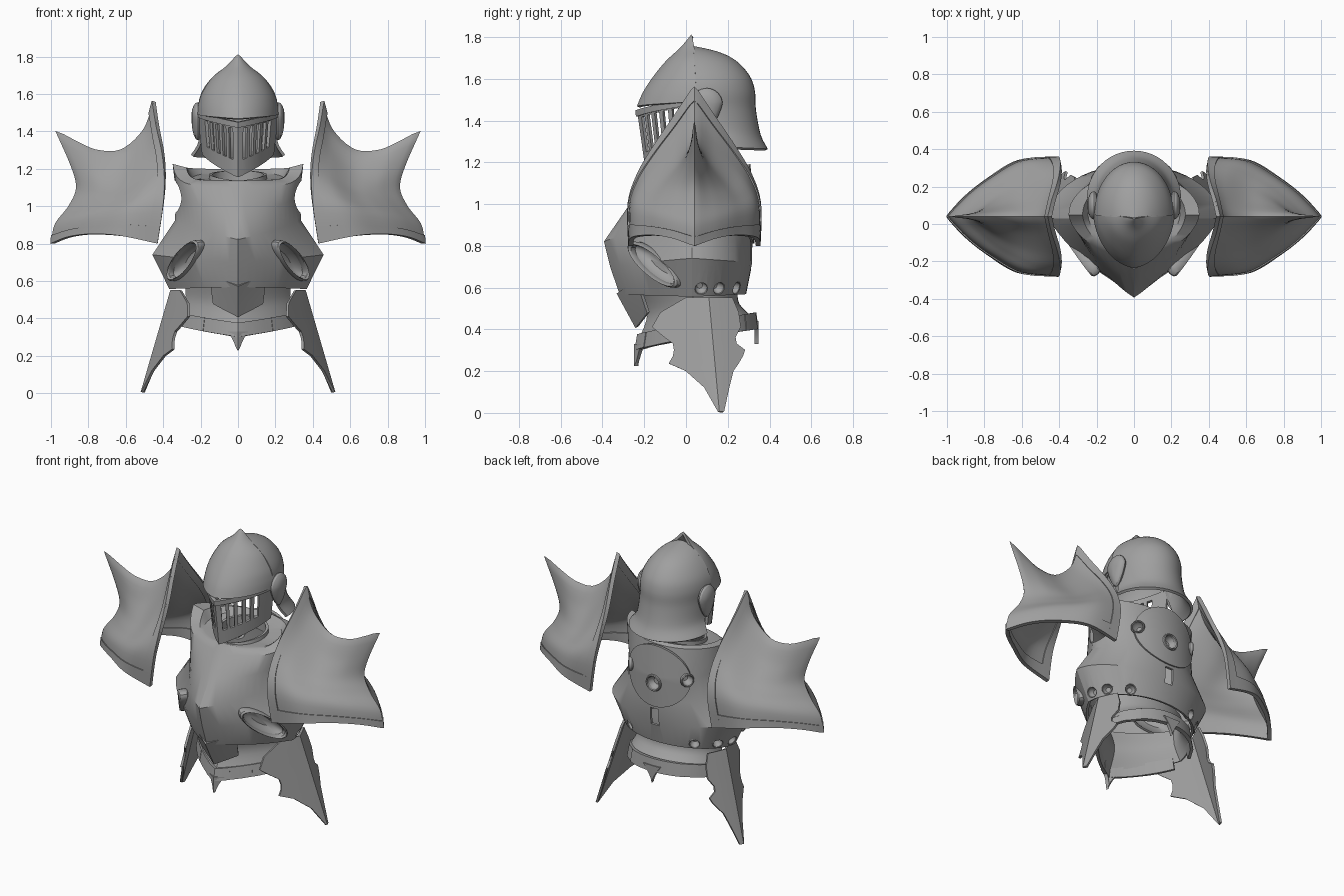
import bpy, bmesh
from math import sin, cos, pi, radians
from mathutils import Vector, Matrix

if "Cube" in bpy.data.objects:
    bpy.data.objects.remove(bpy.data.objects["Cube"])

scene = bpy.context.scene.collection
cut_col = bpy.data.collections.new("cutters")
scene.children.link(cut_col)
parts = []
steel = bpy.data.materials.new("dark_steel")
steel.diffuse_color = (.35, .35, .35, 1)
steel.use_nodes = True
steel.node_tree.nodes["Principled BSDF"].inputs["Base Color"].default_value = steel.diffuse_color


def lin(a, b, n):
    return [a + (b - a) * i / n for i in range(n + 1)]


def curve(pts, t):
    # smooth curve through the points, t in 0..1
    n = len(pts) - 1
    i = min(int(t * n), n - 1)
    f = t * n - i
    p = [pts[max(0, min(n, i + k))] for k in (-1, 0, 1, 2)]
    return [0.5 * (2*b + (c-a)*f + (2*a-5*b+4*c-d)*f*f + (3*b-a-3*c+d)*f**3) for a, b, c, d in zip(*p)]


def poly(pts, t):
    # straight segments through the points
    n = len(pts) - 1
    i = min(int(t * n + 1e-6), n - 1)
    return [a + (b - a) * (t * n - i) for a, b in zip(pts[i], pts[i + 1])]


def finish(name, bm, thick=0, col=None):
    bmesh.ops.remove_doubles(bm, verts=bm.verts, dist=1e-4)
    bmesh.ops.recalc_face_normals(bm, faces=bm.faces)
    me = bpy.data.meshes.new(name)
    bm.to_mesh(me)
    bm.free()
    me.materials.append(steel)
    ob = bpy.data.objects.new(name, me)
    (col or scene).objects.link(ob)
    if thick:
        m = ob.modifiers.new("shell", 'SOLIDIFY')
        m.thickness, m.offset = thick, 0
    if col is None:
        parts.append(ob)
    else:
        ob.hide_render = True
    return ob


def grid(name, maps, us, vs, thick=0, skip=None):
    bm = bmesh.new()
    for P in maps:
        g = [[bm.verts.new(P(u, v)) for u in us] for v in vs]
        for j in range(len(vs) - 1):
            for i in range(len(us) - 1):
                if skip and skip((us[i] + us[i+1]) / 2, (vs[j] + vs[j+1]) / 2):
                    continue
                bm.faces.new((g[j][i], g[j][i+1], g[j+1][i+1], g[j+1][i]))
    return finish(name, bm, thick)


def section(ring, t, r):
    # t: 0 = front ridge, +-0.5 = sides, 1 = back; r: roundness of the front
    w, f, m, b, zf, zs, zb = ring[:7]
    r, zp = ring[7:] or (r, 1)
    t = (t + 1) % 2 - 1
    a, sg = abs(t), (1 if t >= 0 else -1)
    if a <= 0.5:
        s = a * 2
        x = (1 - r) * s + r * sin(s * pi / 2)
        y = (1 - r) * s + r * (1 - cos(s * pi / 2))
        return (sg * w * x, f + (m - f) * y, zf + (zs - zf) * s ** zp)
    q = (a - 0.5) * pi
    return (sg * w * cos(q), m + (b - m) * sin(q), zs + (zb - zs) * sin(q))


def loft(name, rings, t0=-1, t1=1, n=48, r=0.35, thick=0.016, smooth=False):
    k = (len(rings) - 1) * (5 if smooth else 1)
    f = curve if smooth else poly
    return grid(name, [lambda t, v: section(f(rings, v), t, r)], lin(t0, t1, n), lin(0, 1, k), thick)


def frame(pos, nrm, sx, sy, sz, major=None):
    n = Vector(nrm).normalized()
    y = Vector(major or (0, 0, 1))
    y = (y - n * y.dot(n)).normalized()
    x = y.cross(n)
    m = Matrix((x * sx, y * sy, n * sz)).transposed().to_4x4()
    m.translation = pos
    return m


def cutter(m, seg=32, rot=0):
    bm = bmesh.new()
    bmesh.ops.create_cone(bm, cap_ends=True, segments=seg, radius1=1, radius2=1, depth=1,
                          matrix=m @ Matrix.Rotation(rot, 4, 'Z'))
    finish("hole_cutter", bm, 0, cut_col)


def rim(name, m, minor=0.16):
    def P(u, v):
        k = 1 + minor * cos(v)
        return m @ Vector((k * cos(u), k * sin(u), 0.12 * sin(v)))
    grid(name, [P], lin(0, 2*pi, 32), lin(0, 2*pi, 8))


def recess(name, m, depth):
    # closed bowl behind an opening
    def P(u, v):
        return m @ Vector((v * cos(u), v * sin(u), -depth * (1 - v ** 4)))
    grid(name, [P], lin(0, 2*pi, 32), [0, .5, .8, .95, 1], .006)


# cuirass
cuirass = loft("cuirass", [
    (.15, -.10, .05, .18, 1.12, 1.14, 1.16, .9, 2), (.25, -.14, .05, .23, 1.13, 1.14, 1.18, .9, 2),
    (.28, -.155, .05, .25, 1.125, 1.20, 1.19, .85, 4), (.345, -.175, .05, .265, 1.10, 1.22, 1.18, .8, 4),
    (.322, -.28, .03, .30, .97, 1.06, 1.0, .6, 1.5), (.33, -.385, .03, .31, .82, .92, .85, .35, 1),
    (.45, -.355, .03, .31, .70, .74, .72, .35, 1), (.36, -.31, .03, .28, .57, .56, .57, .35, 1)])
loft("neck_collar", [(.15, -.11, .05, .18, 1.11, 1.12, 1.12), (.145, -.10, .05, .18, 1.13, 1.17, 1.19)], r=.9)

# rounded back plate
def back_pt(a, rr):
    x, z = .215 * rr * cos(a), 1.0 + .19 * rr * sin(a)
    return (x, .045 + (.272 - .1 * max(0, z - 1)) * (1 - (x / .34) ** 2) ** .5, z)
back_plate = grid("back_plate", [back_pt], lin(0, 2*pi, 40), lin(0, 1, 6), .02)

# holes with raised rims: back, waist, hips and arm openings
for x, z, r in ((0, .96, .046), (.2, 1.01, .036), (-.2, 1.01, .036)):
    n = (x * 2, .27, 0)
    y = .045 + .272 * (1 - (x / .34) ** 2) ** .5
    cutter(frame((x, y, z), n, r, r, .12))
    m = frame((x, y + .008, z), n, r, r, .1)
    rim("back_hole_rim", m)
    recess("back_hole_recess", m, .4)
cutter(frame((0, .3, .74), (0, 1, 0), .04, .075, .12), 4, pi / 4)
for s in (1, -1):
    for sn in (.16, .48, .8):
        c = (1 - sn * sn) ** .5
        p, n = (s * .375 * c, .03 + .255 * sn, .60), (s * c, sn * 1.3, -.4)
        cutter(frame(p, n, .03, .03, .12))
        m = frame(p, n, .032, .032, .08)
        rim("waist_hole_rim", m)
        recess("waist_hole_recess", m, .4)
    hip = ((s * .28, -.148, .71), (s * .75, -.6, -.1))
    axis = (s * .16, .25, -.2)
    cutter(frame(*hip, .05, .155, .2, axis))
    m = frame(*hip, .054, .16, .25, axis)
    rim("hip_opening_rim", m, .1)
    recess("hip_opening_recess", m, .2)
    cutter(frame((s * .40, .06, 1.05), (1, 0, 0), .10, .09, .2))
for ob in (cuirass, back_plate):
    m = ob.modifiers.new("holes", 'BOOLEAN')
    m.operation, m.operand_type, m.solver = 'DIFFERENCE', 'COLLECTION', 'EXACT'
    m.collection = cut_col

# abdomen point, skirt and segmented skirt band
bell = [(0, -.325, .575), (.15, -.235, .64), (.13, -.18, .48), (0, -.235, .41)]
grid("abdomen_plate", [lambda u, v: (u * poly([bell[1], bell[2]], v)[0],
     *[poly([bell[0], bell[3]], v)[i] * (1 - abs(u)) + poly([bell[1], bell[2]], v)[i] * abs(u) for i in (1, 2)])],
     lin(-1, 1, 4), lin(0, 1, 3), .016)
loft("skirt", [(.28, -.22, .03, .24, .60, .60, .60), (.275, -.18, .04, .25, .47, .50, .52),
               (.31, -.225, .05, .32, .34, .40, .45)], smooth=True, thick=.012)
band = [(.30, -.222, .05, .325, .375, .43, .48), (.315, -.235, .05, .335, .30, .36, .40)]
for t0, t1, th in ((-.25, .25, .018), (-.1, .1, .024), (.25, .45, .022), (-.45, -.25, .022), (.6, 1.4, .018), (.8, 1.2, .024)):
    loft("skirt_band", band, t0, t1, 8, thick=th)
grid("front_pendant", [lambda u, v: (u * .05 * (1 - v) ** 1.5, -.238 + .03 * abs(u) * (1 - v), .33 - .105 * v)],
     lin(-1, 1, 2), lin(0, 1, 5), .02)
grid("back_pendant", [lambda u, v: (u * .06 * (1 - v) ** 1.5, .337, .44 - .11 * v)], lin(-1, 1, 2), lin(0, 1, 5), .02)

# hip tassets: rows of z, front edge, back edge
rows = [(.55, .0, .22), (.48, -.12, .25), (.41, -.16, .26), (.36, -.1, .235), (.33, -.06, .24), (.30, -.055, .28),
        (.27, -.06, .27), (.235, -.08, .25), (.2, .0, .225), (.12, .09, .205), (.005, .155, .18)]
def tasset(s):
    def P(u, v):
        z, a, b = poly(rows, v)
        k = (.55 - z) / .55
        c = .11 + .05 * k
        y = a + (c - a) * u * 2 if u < .5 else c + (b - c) * (u * 2 - 1)
        return (s * (.355 + .16 * k - .5 * abs(y - c) ** 1.05), y, z)
    return P

# shoulder guards: a patch between ridge, outer edge, bottom rim and inner rim
top = [(.45, .04, 1.56), (.50, .04, 1.41), (.62, .04, 1.30), (.75, .04, 1.295), (.86, .04, 1.34), (.97, .04, 1.40)]
right = [(.992, .04, .80), (.975, .04, .90), (.9, .04, 1.0), (.86, .04, 1.1), (.89, .04, 1.22), (.97, .04, 1.40)]
bottom = [(.43, -.265, .80), (.62, -.25, .84), (.78, -.155, .85), (.9, -.06, .835), (.992, .04, .80)]
left = [(.43, -.265, .80), (.40, -.268, 1.0), (.39, -.225, 1.14), (.40, -.145, 1.28), (.43, -.045, 1.43), (.45, .04, 1.56)]
def guard(sx, sy):
    def P(u, v):
        B, T, L, R = curve(bottom, u), curve(top, u), curve(left, v), curve(right, v)
        p = [(1-v)*B[i] + v*T[i] + (1-u)*L[i] + u*R[i] - (1-u)*(1-v)*left[0][i] - (1-u)*v*top[0][i]
             - u*(1-v)*right[0][i] - u*v*top[-1][i] for i in range(3)]
        p[1] -= .03 * sin(pi * u) * sin(pi * v)
        return (sx * p[0], .04 + sy * (p[1] - .04), p[2])
    return P
for s in (1, -1):
    grid("hip_tasset", [tasset(s)], lin(0, 1, 8), lin(0, 1, 10), .014)
    halves = [guard(s, 1), guard(s, -1)]
    grid("shoulder_guard", halves, lin(0, 1, 24), lin(0, 1, 24), .012)
    grid("shoulder_bottom_trim", halves, lin(0, 1, 24), [0, .05, .1], .024)
    grid("shoulder_inner_trim", halves, [0, .05, .1], lin(0, 1, 24), .024)

# helmet: brow half, back half, visor with slits, cheek discs
loft("helmet_brow", [(.212, -.228, .06, .3, 1.465, 1.49, 1.5), (.206, -.20, .06, .3, 1.53, 1.54, 1.5),
     (.185, -.155, .05, .3, 1.60, 1.60, 1.6), (.135, -.09, .05, .3, 1.68, 1.68, 1.6),
     (.055, -.02, .04, .3, 1.745, 1.745, 1.7), (0, .03, .03, .03, 1.805, 1.805, 1.8)],
     -.5, .5, 24, r=.85, smooth=True)
loft("helmet_back", [(.245, 0, .14, .385, 1.27, 1.27, 1.26), (.205, 0, .11, .35, 1.34, 1.34, 1.33),
     (.20, 0, .07, .327, 1.45, 1.45, 1.45), (.204, 0, .05, .322, 1.54, 1.54, 1.54),
     (.185, 0, .045, .298, 1.61, 1.61, 1.61), (.135, 0, .04, .235, 1.68, 1.68, 1.68),
     (.07, 0, .035, .15, 1.73, 1.73, 1.722), (0, 0, .03, .03, 1.75, 1.75, 1.75)],
     .5, 1.5, 24, smooth=True)
slits = [(.045 + i * .07, .085 + i * .07) for i in range(5)]
edges = [e for p in slits for e in p] + [.44, .5]
vis = [(.21, -.225, .06, .3, 1.44, 1.50, 1.5), (.185, -.185, .06, .3, 1.155, 1.28, 1.3)]
grid("visor", [lambda t, v: section(poly(vis, v), t, .5)], [-e for e in edges[::-1]] + [0] + edges,
     [0, .1, .4, .7, 1], .016,
     lambda u, v: .1 < v < .7 and any(a < abs(u) < b for a, b in slits))
loft("visor_top_band", [(.215, -.232, .06, .3, 1.45, 1.51, 1.5), (.213, -.229, .06, .3, 1.42, 1.48, 1.5)],
     -.46, .46, 24, r=.5, thick=.022)
for s in (1, -1):
    # teardrop side disc, wide at the top
    def ear(u, v):
        k = .075 * sin(v)
        return (s * (.215 + .035 * cos(v)), .1 + k * cos(u) * (1 if sin(u) > 0 else 1 + .4 * sin(u)),
                1.48 + k * sin(u) * (1 if sin(u) > 0 else 1.7))
    grid("helmet_side_disc", [ear], lin(0, 2*pi, 32), [0, .5, .9, 1.25, pi/2, 1.9, pi])

# bake the modifiers, drop the cutters and set the shading
bpy.context.view_layer.update()
dg = bpy.context.evaluated_depsgraph_get()
for ob in parts:
    me = bpy.data.meshes.new_from_object(ob.evaluated_get(dg))
    ob.modifiers.clear()
    ob.data = me
for c in list(cut_col.objects):
    bpy.data.objects.remove(c)
bpy.data.collections.remove(cut_col)
for ob in parts:
    ob.select_set(True)
bpy.context.view_layer.objects.active = parts[0]
bpy.ops.object.shade_smooth_by_angle(angle=radians(30))
